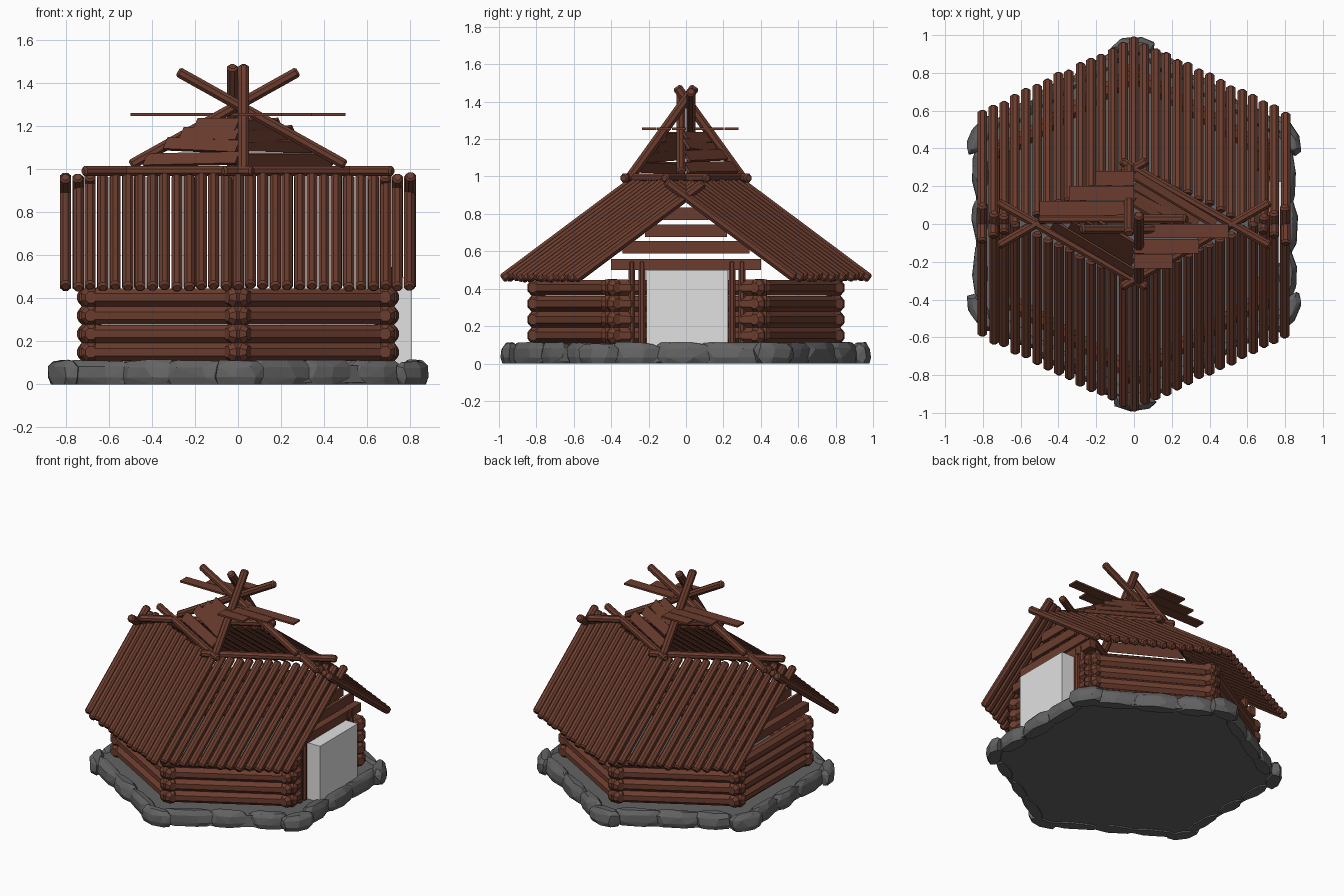
import bpy, bmesh, math, random
from mathutils import Vector as V, Matrix

if "Cube" in bpy.data.objects:
    bpy.data.objects.remove(bpy.data.objects["Cube"])

random.seed(4)


def material(name, col):
    m = bpy.data.materials.new(name)
    m.diffuse_color = (*col, 1)
    m.use_nodes = True
    m.node_tree.nodes["Principled BSDF"].inputs["Base Color"].default_value = m.diffuse_color
    return m


WOOD = material("brown wood", (0.147, 0.046, 0.027))
STONE = material("grey stone", (0.125, 0.125, 0.125))
DOOR = material("pale door", (0.75, 0.75, 0.75))


def finish(name, bm, mat):
    bmesh.ops.recalc_face_normals(bm, faces=bm.faces)
    me = bpy.data.meshes.new(name)
    bm.to_mesh(me)
    bm.free()
    me.materials.append(mat)
    ob = bpy.data.objects.new(name, me)
    bpy.context.collection.objects.link(ob)
    return ob


def turned(bm, p0, p1, profile, n=8):
    """Faceted round bar: profile is (distance along bar, radius)."""
    p0, p1 = V(p0), V(p1)
    q = (p1 - p0).to_track_quat('Z', 'Y')
    rings = []
    for d, r in profile:
        rings.append([bm.verts.new(p0 + q @ V((r * math.cos(a), r * math.sin(a), d)))
                      for a in [2 * math.pi * (k + .5) / n for k in range(n)]])
    for a, b in zip(rings, rings[1:]):
        for k in range(n):
            bm.faces.new((a[k], a[(k + 1) % n], b[(k + 1) % n], b[k]))
    bm.faces.new(rings[0][::-1])
    bm.faces.new(rings[-1])


def pole(bm, p0, p1, r):
    L = (V(p1) - V(p0)).length
    c = r * .4
    turned(bm, p0, p1, [(0, r * .65), (c, r), (L - c, r), (L, r * .65)])


def log(bm, p0, p1):
    """Wall log with swollen, rounded ends."""
    L = (V(p1) - V(p0)).length
    end = [(0, .028), (.025, .049), (.07, .05), (.11, .0455)]
    if L < .24:
        turned(bm, p0, p1, end[:3] + [(L - .02, .046), (L, .03)])
    else:
        turned(bm, p0, p1, end + [(L - d, r) for d, r in end[::-1]])


def plank(bm, p0, p1, side, w, t):
    p0, p1 = V(p0), V(p1)
    x = (p1 - p0).normalized()
    side = V(side)
    y = (side - x * side.dot(x)).normalized()
    rot = Matrix((x, y, x.cross(y))).transposed().to_4x4()
    size = Matrix.Diagonal(((p1 - p0).length, w, t, 1))
    bmesh.ops.create_cube(bm, size=1, matrix=Matrix.Translation((p0 + p1) / 2) @ rot @ size)


def hexagon(r, z=0):
    return [V((r * math.sin(k * math.pi / 3), r * math.cos(k * math.pi / 3), z)) for k in range(6)]


def stone(bm, c, along, out, hl, hw):
    """Faceted boulder: convex hull of four jittered rings."""
    pts = []
    for s, ls, ws in ((0, .85, .8), (.3, 1, 1), (.75, 1, .9), (1, .75, .5)):
        for j in range(7):
            an = 2 * math.pi * (j + random.uniform(-.25, .25)) / 7
            z = s * (.115 - random.uniform(0, .014))
            pts.append(bm.verts.new(c + along * math.cos(an) * hl * ls
                                    + out * math.sin(an) * hw * ws + V((0, 0, z))))
    res = bmesh.ops.convex_hull(bm, input=pts)
    junk = set(res["geom_interior"]) | set(res["geom_unused"])
    bmesh.ops.delete(bm, geom=[v for v in junk if isinstance(v, bmesh.types.BMVert)],
                     context='VERTS')


# stone slab
bm = bmesh.new()
lo = [bm.verts.new(p) for p in hexagon(.965, .008)]
hi = [bm.verts.new(p) for p in hexagon(.955, .088)]
bm.faces.new(lo[::-1])
bm.faces.new(hi)
for k in range(6):
    bm.faces.new((lo[k], lo[(k + 1) % 6], hi[(k + 1) % 6], hi[k]))
finish("stone_slab", bm, STONE)

# irregular edge stones, one at each corner and three along each edge
bm = bmesh.new()
ring = hexagon(.935)
for k in range(6):
    a, b = ring[k], ring[(k + 1) % 6]
    along = (b - a).normalized()
    out = (a + b).normalized()
    side = V((0, 0, 1)).cross(a.normalized())
    stone(bm, a, side, a.normalized(), .12, .058)
    for f in (.22, .5, .78):
        stone(bm, a.lerp(b, f + random.uniform(-.03, .03)), along, out,
              random.uniform(.13, .2), random.uniform(.045, .062))
finish("edge_stones", bm, STONE)

# log walls; the +x wall is split by the doorway
bm = bmesh.new()
corner = hexagon(.79)
for k in range(6):
    a, b = corner[k], corner[(k + 1) % 6]
    d = (b - a).normalized() * .06
    for i in range(4):
        z = V((0, 0, .15 + .085 * i))
        if k == 1:
            log(bm, a - d + z, V((a.x, .28, z.z)))
            log(bm, b + d + z, V((a.x, -.28, z.z)))
        else:
            log(bm, a - d + z, b + d + z)
finish("log_walls", bm, WOOD)

# door block and its frame
bm = bmesh.new()
plank(bm, (.755, -.21, .295), (.755, .225, .295), (0, 0, 1), .41, .11)
finish("door", bm, DOOR)
bm = bmesh.new()
for y in (-.29, -.235, .245, .3):
    pole(bm, (.7, y, .09), (.7, y, .55), .02)
finish("door_posts", bm, WOOD)

# gable planks at both ends
bm = bmesh.new()
for x in (-.69, .69):
    plank(bm, (x, -.4, .53), (x, .4, .53), (0, 0, 1), .06, .05)
    for z, h in ((.622, .34), (.71, .22), (.8, .12)):
        plank(bm, (x, -h, z), (x, h, z), (0, 0, 1), .066, .02)
finish("gable_planks", bm, WOOD)

# sloping roof poles, following the hexagon outline
bm = bmesh.new()
N = 29
for s in (-1, 1):
    for i in range(N):
        x = -.8 + 1.6 * i / (N - 1) + random.uniform(-.003, .003)
        j = random.uniform(-.012, .008) if i != N // 2 else 0
        y = -.984 + .49 * abs(x) - j
        z = .452 - j * .75
        pole(bm, (x, s * y, z), (x, s * (y + .69), z + .515), .0275)
finish("roof_poles", bm, WOOD)

# diamond frame around the smoke opening
bm = bmesh.new()
for sx in (-1, 1):
    for sy in (-1, 1):
        pole(bm, (-.07 * sx, .335 * sy, .992), (.72 * sx, -.115 * sy, .992), .025)
finish("opening_frame", bm, WOOD)

# crossed poles of the top cap
bm = bmesh.new()
for s in (-1, 1):
    pole(bm, (-.026 * s, .31 * s, .98), (-.026 * s, -.05 * s, 1.48), .028)
    pole(bm, (.5 * s, -.026 * s, 1.02), (-.28 * s, -.026 * s, 1.455), .026)
finish("cap_poles", bm, WOOD)

# cap boards: two sloping sets and two flat sets, half-turn symmetric
bm = bmesh.new()
for s in (-1, 1):
    A, B, top = V((.5 * s, 0, 1)), V((0, .3 * s, 1)), V((0, 0, 1.34))
    for t in (.14, .33, .48, .61):
        e = V((0, 0, random.uniform(-.012, .012)))
        plank(bm, A.lerp(top, t) + e, B.lerp(top, t) - e, top - (A + B) / 2, .067, .016)
finish("sloping_cap_boards", bm, WOOD)
bm = bmesh.new()
for s, y0 in ((-1, .083), (1, .037)):
    for i, L in enumerate((.5, .345, .205)):
        y = -s * (y0 + .08 * i)
        plank(bm, (0, y, 1.256), (s * L, y, 1.256), (0, 1, 0), .076, .013)
finish("flat_cap_boards", bm, WOOD)
